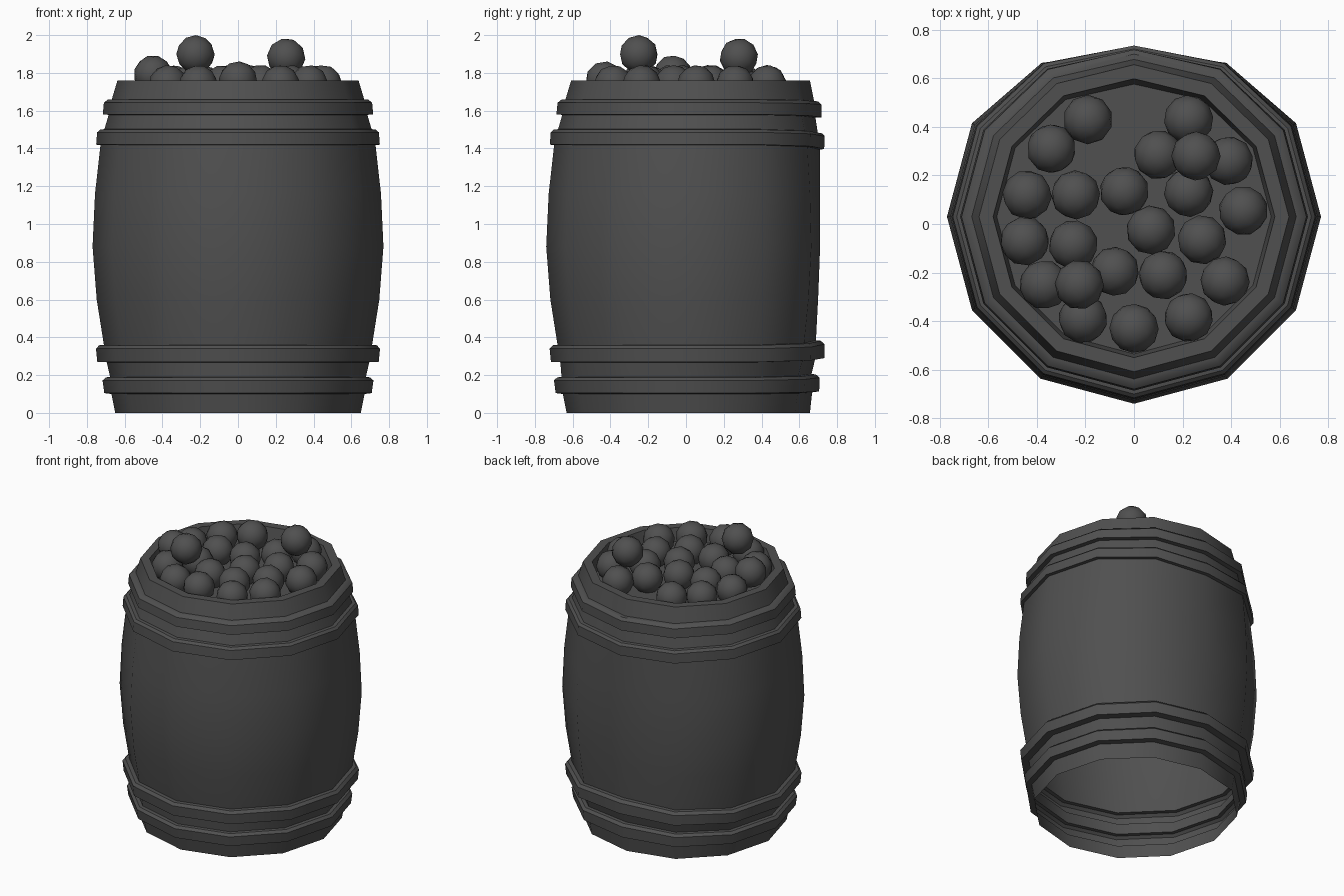
import bpy, bmesh
from math import sin, cos, pi, radians

if "Cube" in bpy.data.objects:
    bpy.data.objects.remove(bpy.data.objects["Cube"])

SIDES, HEIGHT, BALL_R = 12, 1.76, 0.102

dark = bpy.data.materials.new("dark_grey")
dark.diffuse_color = (0.08, 0.08, 0.08, 1)
dark.use_nodes = True
dark.node_tree.nodes["Principled BSDF"].inputs["Base Color"].default_value = dark.diffuse_color


def finish(obj, angle):
    obj.data.materials.append(dark)
    bpy.ops.object.select_all(action='DESELECT')
    obj.select_set(True)
    bpy.context.view_layer.objects.active = obj
    bpy.ops.object.shade_smooth_by_angle(angle=radians(angle))


def place(r, z, i):
    """Point on the 12-sided barrel; the back corners are pushed slightly inward."""
    a = 2 * pi * i / SIDES
    cy = 0.018 if z < 0.25 else 0.03
    x, y = r * cos(a), cy + r * sin(a)
    weight = {3: 1.0, 2: 0.37, 4: 0.37}.get(i, 0)
    t = min(z / HEIGHT, 1)
    dent = (0.012 + 0.078 * max(sin(pi * t), 0) ** 1.3) * weight
    return (x * (1 - 0.4 * dent), y - dent, z + 0.025 * sin(2 * pi * t) * weight)


# barrel: one turned shell with four hoops, a rim and an inner floor, open below
profile = [(0.65, 0), (0.67, 0.10),
           (0.708, 0.105), (0.717, 0.172), (0.70, 0.188), (0.677, 0.19),
           (0.695, 0.268), (0.745, 0.27), (0.752, 0.34), (0.735, 0.358), (0.71, 0.36),
           (0.748, 0.60), (0.77, 0.88), (0.757, 1.16), (0.728, 1.418),
           (0.751, 1.42), (0.746, 1.485), (0.73, 1.50), (0.707, 1.502),
           (0.685, 1.578), (0.716, 1.58), (0.71, 1.642), (0.69, 1.658), (0.668, 1.66),
           (0.638, 1.76), (0.58, 1.76), (0.565, 1.67)]
bm = bmesh.new()
rings = [[bm.verts.new(place(r, z, i)) for i in range(SIDES)] for r, z in profile]
for low, high in zip(rings, rings[1:]):
    for i in range(SIDES):
        j = (i + 1) % SIDES
        bm.faces.new((low[i], low[j], high[j], high[i]))
bm.faces.new(rings[-1])
mesh = bpy.data.meshes.new("barrel")
bm.to_mesh(mesh)
bm.free()
barrel = bpy.data.objects.new("barrel", mesh)
bpy.context.collection.objects.link(barrel)
finish(barrel, 35)

# balls: one layer in the barrel mouth, two resting on top
layer = [(-.19, .43), (-.34, .31), (.225, .43), (.10, .285), (.39, .26), (-.44, .12),
         (-.24, .12), (-.04, .135), (.225, .13), (.45, .055), (.07, -.025), (.28, -.065),
         (-.25, -.085), (-.08, -.195), (.12, -.21), (.375, -.235), (-.37, -.25),
         (-.21, -.39), (.225, -.385)]
balls = [(x, y, 1.74) for x, y in layer]
balls += [(0, -.43, 1.76), (-.45, -.07, 1.792), (-.225, -.25, 1.898), (.255, .28, 1.882)]
for n, pos in enumerate(balls):
    bpy.ops.mesh.primitive_ico_sphere_add(subdivisions=2, radius=BALL_R, location=pos,
                                          rotation=(0.3 * n, 0, 0.7 * n))
    ball = bpy.context.object
    ball.name = f"ball_{n + 1}"
    finish(ball, 50)
